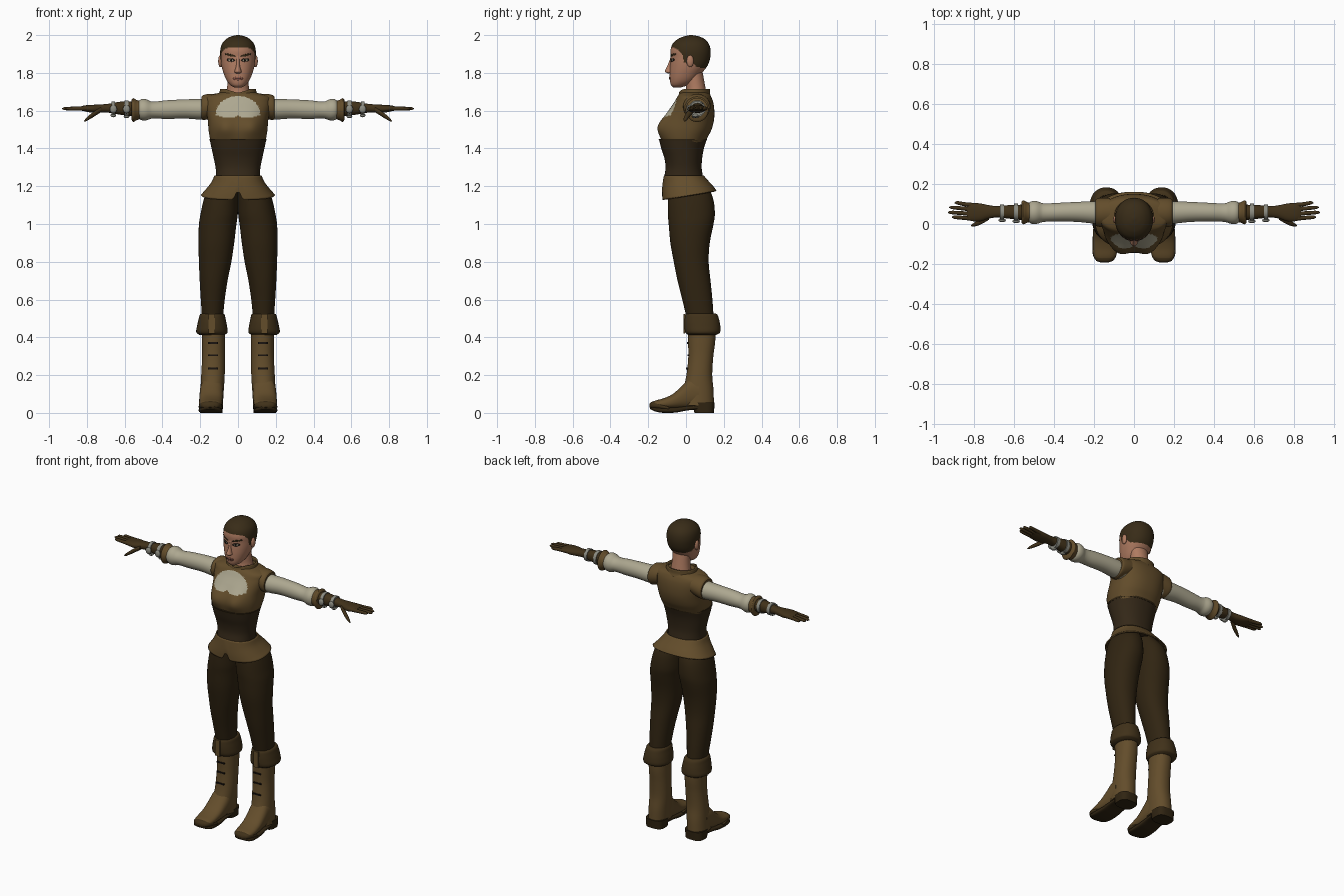
import bpy, bmesh, math


def material(name, rgb):
    m = bpy.data.materials.new(name)
    m.diffuse_color = (*rgb, 1)
    return m


LEATHER = material("tan_leather", (.125, .074, .024))
TROUSER = material("dark_trouser_brown", (.030, .018, .006))
BODICE = material("bodice_brown", (.034, .021, .009))
LINEN = material("cream_linen", (.42, .39, .28))
SKIN = material("skin", (.43, .20, .12))
HAIR = material("hair_brown", (.040, .025, .009))
GLOVE = material("glove_brown", (.052, .031, .010))
METAL = material("grey_metal", (.26, .26, .22))
DARK = material("near_black", (.010, .007, .005))
LIPS = material("lip_rose", (.27, .10, .07))


def sample(keys, t):
    """Smooth interpolation of section bounds (t, a0, a1, b0, b1)."""
    n = len(keys)
    i = max(j for j in range(n - 1) if j == 0 or keys[j][0] <= t)
    k0, k1 = keys[i], keys[i + 1]
    h = k1[0] - k0[0]
    u = (t - k0[0]) / h

    def slope(j, c):
        lo, hi = keys[max(j - 1, 0)], keys[min(j + 1, n - 1)]
        return (hi[c] - lo[c]) / (hi[0] - lo[0])
    return [(2*u**3 - 3*u*u + 1) * k0[c] + (u**3 - 2*u*u + u) * h * slope(i, c)
            + (3*u*u - 2*u**3) * k1[c] + (u**3 - u*u) * h * slope(i + 1, c)
            for c in range(1, 5)]


def finish(bm, name, mats, mirror=False, paint=None, thick=0):
    bmesh.ops.recalc_face_normals(bm, faces=bm.faces)
    for f in bm.faces:
        f.smooth = True
        if paint:
            f.material_index = paint(f.calc_center_median())
    me = bpy.data.meshes.new(name)
    bm.to_mesh(me)
    bm.free()
    ob = bpy.data.objects.new(name, me)
    bpy.context.collection.objects.link(ob)
    for m in mats:
        me.materials.append(m)
    if thick:
        s = ob.modifiers.new("thickness", 'SOLIDIFY')
        s.thickness, s.offset = thick, 0
    if mirror:
        ob.modifiers.new("mirror", 'MIRROR').use_mirror_merge = False
    return ob


def loft(name, keys, *mats, axis='Z', seg=32, sub=4, e=2.0, cap=True,
         mirror=False, paint=None, deform=None, thick=0):
    """Skin superellipse sections along an axis."""
    keys = sorted(keys)
    ts = [a[0] + (b[0] - a[0]) * j / sub for a, b in zip(keys, keys[1:]) for j in range(sub)]
    ts.append(keys[-1][0])
    bm = bmesh.new()
    rings = []
    for t in ts:
        a0, a1, b0, b1 = sample(keys, t)
        ring = []
        for k in range(seg):
            w = 2 * math.pi * (k + .5) / seg
            c, s = math.cos(w), math.sin(w)
            a = (a0 + a1) / 2 + (a1 - a0) / 2 * math.copysign(abs(c) ** (2 / e), c)
            b = (b0 + b1) / 2 + (b1 - b0) / 2 * math.copysign(abs(s) ** (2 / e), s)
            p = {'Z': (a, b, t), 'X': (t, a, b), 'Y': (a, t, b)}[axis]
            if deform:
                p = deform(*p)
            ring.append(bm.verts.new(p))
        rings.append(ring)
    for r, q in zip(rings, rings[1:]):
        for k in range(seg):
            bm.faces.new((r[k], r[(k + 1) % seg], q[(k + 1) % seg], q[k]))
    if cap:
        bm.faces.new(rings[0])
        bm.faces.new(rings[-1])
    return finish(bm, name, mats, mirror, paint, thick)


def sym(rows):
    """Rows (z, half width, y front, y back) centred on x = 0."""
    return [(z, -r, r, y0, y1) for z, r, y0, y1 in rows]


def ball(name, loc, size, mat, mirror=True):
    bm = bmesh.new()
    bmesh.ops.create_uvsphere(bm, u_segments=16, v_segments=10, radius=1)
    for v in bm.verts:
        v.co = [l + c * s for l, c, s in zip(loc, v.co, size)]
    finish(bm, name, [mat], mirror)


def box(name, lo, hi, mat, mirror=True):
    bm = bmesh.new()
    bmesh.ops.create_cube(bm, size=1)
    for v in bm.verts:
        v.co = [(a + b) / 2 + c * (b - a) for a, b, c in zip(lo, hi, v.co)]
    finish(bm, name, [mat], mirror)


# Head, with short hair above a hairline that depends on depth
HEAD = sym([(1.722, .018, -.066, -.03), (1.735, .040, -.079, .01), (1.76, .060, -.085, .05),
            (1.80, .077, -.086, .085), (1.84, .088, -.084, .115), (1.88, .093, -.081, .128),
            (1.92, .094, -.082, .13), (1.955, .084, -.070, .12), (1.98, .061, -.042, .097),
            (1.994, .034, -.008, .065), (2.0, .006, .02, .034)])
HAIRLINE = [(-.2, 1.937), (-.07, 1.935), (-.045, 1.925), (-.02, 1.90), (-.01, 1.855),
            (.012, 1.85), (.03, 1.87), (.055, 1.83), (.2, 1.81)]


def hair_paint(c):
    for (y0, z0), (y1, z1) in zip(HAIRLINE, HAIRLINE[1:]):
        if y0 <= c.y <= y1:
            return int(c.z > z0 + (z1 - z0) * (c.y - y0) / (y1 - y0))
    return 0


loft("head", HEAD, SKIN, HAIR, seg=96, sub=8, e=2.15, paint=hair_paint)
loft("neck", sym([(1.65, .075, -.02, .115), (1.70, .061, .0, .107), (1.75, .056, .0, .098),
                  (1.82, .055, .01, .085)]), SKIN)
ball("ear", (.093, .022, 1.862), (.012, .019, .032), SKIN)
loft("nose", sym([(1.797, .010, -.095, -.06), (1.804, .019, -.110, -.06), (1.815, .016, -.110, -.06),
                  (1.84, .010, -.098, -.06), (1.87, .009, -.086, -.06), (1.895, .010, -.080, -.06)]),
     SKIN, seg=20)


def face_patch(name, cx, cz, rx, rz, mat, lift, tilt=0, mirror=True):
    """Thin elliptical plate that follows the face."""
    bm = bmesh.new()

    def vert(r, w):
        x = cx + r * rx * math.cos(w)
        z = cz + r * (rz * math.sin(w) + tilt * rx * math.cos(w))
        _, hw, y0, y1 = sample(HEAD, z)
        y = (y0 + y1) / 2 - (y1 - y0) / 2 * (1 - abs(x / hw) ** 2.15) ** (1 / 2.15)
        return bm.verts.new((x, y - lift, z))
    rings = [[vert(r, math.pi * k / 8) for k in range(16)] for r in (.1, .55, 1)]
    bm.faces.new(rings[0])
    for r, q in zip(rings, rings[1:]):
        for k in range(16):
            bm.faces.new((r[k], q[k], q[(k + 1) % 16], r[(k + 1) % 16]))
    finish(bm, name, [mat], mirror, thick=.002)


face_patch("eye_rim", .038, 1.868, .021, .009, DARK, .001, .08)
face_patch("eye_white", .038, 1.867, .015, .0055, LINEN, .002, .08)
face_patch("iris", .037, 1.867, .0055, .0055, DARK, .003)
face_patch("eyebrow", .042, 1.894, .028, .0055, HAIR, .001, .22)
face_patch("lips", 0, 1.770, .027, .009, LIPS, .002, mirror=False)
face_patch("mouth_line", 0, 1.770, .023, .0015, DARK, .003, mirror=False)


# Vest with a shaped bust and a linen panel at the neckline
def bust(x, y, z):
    if y < 0:
        for s in (-1, 1):
            y -= .036 * math.exp(-((x - s * .075) / .052) ** 2 / 1.6 - ((z - 1.515) / .045) ** 2 / 2) * min(1, -y / .05)
    return x, y, z


def neckline(c):
    inside = (c.x / .117) ** 2 + (max(0, c.z - 1.585) / .092) ** 2 < 1
    return int(c.y < 0.03 and inside and c.z > 1.572 - .012 * math.sin(min(1, abs(c.x) / .1) * math.pi))


loft("vest", sym([(1.43, .143, -.122, .100), (1.46, .150, -.126, .115), (1.50, .156, -.124, .135),
                  (1.55, .160, -.112, .148), (1.60, .169, -.090, .150), (1.645, .175, -.062, .144),
                  (1.675, .165, -.045, .132), (1.695, .100, -.032, .118)]),
     LEATHER, LINEN, seg=128, sub=8, e=2.3, paint=neckline, deform=bust)
loft("shoulder_cap", [(.12, -.012, .130, 1.57, 1.690), (.16, -.015, .130, 1.555, 1.688),
                      (.185, -.012, .127, 1.550, 1.682), (.193, -.006, .121, 1.556, 1.674)],
     LEATHER, axis='X', mirror=True)
loft("collar", sym([(1.672, .105, -.045, .128), (1.69, .094, -.036, .122), (1.715, .091, -.032, .121)]),
     LEATHER, seg=48, cap=False, thick=.010,
     deform=lambda x, y, z: (x, y, z - (.022 * max(0, 1 - abs(x) / .07) if y < 0 else 0)))

# Bodice, dipping at the front, with raised edges
BOD = sym([(1.235, .118, -.121, .093), (1.26, .116, -.115, .088), (1.30, .119, -.108, .083),
           (1.35, .129, -.115, .086), (1.40, .140, -.131, .095), (1.448, .150, -.143, .110)])


def dip(x, y, z):
    return (x, y, z - .012 * max(0, 1 - abs(x) / .1) * max(0, (1.30 - z) / .065) if y < 0 and z < 1.3 else z)


loft("bodice", BOD, BODICE, seg=64, e=2.2, deform=dip)
loft("bodice_trim", sym([(1.441, .150, -.143, .109), (1.451, .152, -.145, .112)]), TROUSER,
     seg=64, e=2.2)


# Flared peplum, higher at the back, slit at the front
def slit(x, y, z):
    s = (1.255 - z) / .107
    z += s * .165 * y
    if y < 0:
        z += s * .055 * max(0, 1 - abs(x) / .026)
    return x, y, z


loft("peplum", sym([(1.148, .192, -.122, .158), (1.18, .166, -.122, .142), (1.22, .137, -.118, .115),
                    (1.255, .121, -.113, .090)]), LEATHER, seg=128, e=2.35, cap=False,
     deform=slit, thick=.008)

# Trousers
loft("trouser_leg", [(1.22, 0, .125, -.085, .095), (1.17, 0, .166, -.092, .130), (1.12, 0, .184, -.096, .147),
                     (1.05, .001, .199, -.096, .153), (1.0, .008, .207, -.092, .146),
                     (.9, .02, .210, -.083, .126), (.8, .035, .207, -.065, .120),
                     (.7, .055, .203, -.045, .130), (.6, .070, .197, -.020, .140),
                     (.5, .080, .190, .004, .147)], TROUSER, seg=40, e=2.15, mirror=True)

# Boots
loft("boot_cuff", [(.412, .072, .203, .012, .158), (.425, .056, .221, -.004, .180),
                   (.46, .058, .217, -.010, .182), (.50, .066, .208, -.009, .174),
                   (.522, .072, .201, -.004, .165), (.527, .082, .190, .006, .155)],
     GLOVE, mirror=True, e=2.2)
loft("boot_shaft", [(.04, .080, .202, -.02, .148), (.12, .075, .199, -.015, .146), (.2, .070, .195, .002, .139),
                    (.3, .069, .190, .012, .145), (.38, .069, .190, .010, .155),
                    (.45, .070, .190, .008, .158)], LEATHER, mirror=True, e=2.2)
loft("boot_foot", [(-.190, .130, .165, .032, .046), (-.182, .108, .187, .025, .055),
                   (-.16, .092, .200, .02, .066), (-.12, .085, .206, .02, .077),
                   (-.07, .082, .206, .02, .100), (-.02, .079, .204, .02, .145),
                   (.02, .077, .202, .02, .185), (.07, .078, .200, .03, .19)],
     LEATHER, axis='Y', mirror=True, e=2.4)
loft("boot_toe_cap", [(-.193, .130, .165, .030, .047), (-.184, .106, .189, .022, .058),
                      (-.16, .089, .203, .018, .062), (-.125, .084, .208, .014, .052),
                      (-.09, .082, .207, .012, .036)], GLOVE, axis='Y', mirror=True, e=2.4)
loft("boot_sole", [(-.190, .122, .172, .020, .036), (-.165, .093, .202, .008, .030),
                   (-.12, .084, .208, .0, .028), (-.05, .083, .206, .002, .030),
                   (.0, .085, .202, .012, .036), (.06, .082, .201, .018, .04)],
     TROUSER, axis='Y', mirror=True, e=3.5)
loft("boot_heel", [(0, .082, .202, .045, .148), (.055, .078, .204, .03, .152)], TROUSER,
     mirror=True, e=3)
box("boot_cuff_strap", (.122, -.0145, .420), (.155, -.0065, .523), LEATHER)
for z, y in ((.37, .009), (.305, .011), (.235, .005)):
    box("boot_lace", (.105, y - .004, z - .004), (.158, y + .005, z + .004), DARK)

# Sleeves and leather sleeve ends
loft("sleeve", [(.13, .0, .115, 1.556, 1.664), (.2, .002, .114, 1.553, 1.662), (.28, .010, .111, 1.558, 1.660),
                (.38, .012, .106, 1.556, 1.655), (.455, .010, .104, 1.558, 1.648),
                (.488, .0, .115, 1.548, 1.661), (.512, .001, .114, 1.550, 1.661),
                (.53, .012, .102, 1.562, 1.648)], LINEN, axis='X', mirror=True)
loft("sleeve_end", [(.515, .010, .104, 1.556, 1.652), (.535, .006, .110, 1.550, 1.656),
                    (.555, -.002, .119, 1.540, 1.667), (.563, .006, .110, 1.550, 1.658)],
     LEATHER, axis='X', mirror=True)

# Gloves with metal wrist bands
loft("glove", [(.55, .018, .097, 1.570, 1.650), (.62, .026, .095, 1.578, 1.648),
               (.69, .032, .090, 1.590, 1.636), (.73, .026, .095, 1.589, 1.633),
               (.77, .013, .103, 1.589, 1.631), (.81, .014, .105, 1.596, 1.628),
               (.835, .022, .100, 1.602, 1.622)], GLOVE, axis='X', mirror=True, e=2.3)
for x, g in ((.59, 0), (.66, .005)):
    loft("wrist_band", [(x - .010, .015 + g, .103 - g, 1.567 + g, 1.655 - g),
                        (x + .010, .015 + g, .103 - g, 1.567 + g, 1.655 - g)],
         METAL, axis='X', mirror=True, sub=1)
    ball("wrist_buckle", (x, .014 + g, 1.608), (.019, .010, .022), METAL)
    ball("wrist_stud", (x, .05, 1.570 + g), (.015, .018, .010), METAL)
for y0, y1, tip in ((.093, .106, .898), (.071, .083, .925), (.049, .058, .931), (.027, .034, .912)):
    rows = [(.80, y0, .0125), (.85, y0 + (y1 - y0) * .5, .0105), (tip - .012, y1, .0085), (tip, y1, .002)]
    loft("glove_finger", [(x, y - r, y + r, 1.611 - r, 1.611 + r) for x, y, r in rows],
         GLOVE, axis='X', seg=12, mirror=True)
rows = [(.725, .035, 1.606, .014), (.765, .012, 1.580, .014), (.80, -.003, 1.556, .010), (.815, -.008, 1.544, .003)]
loft("glove_thumb", [(x, y - r, y + r, z - r, z + r) for x, y, z, r in rows],
     GLOVE, axis='X', seg=12, mirror=True)

# Smooth shading with sharp creases
for ob in bpy.context.scene.objects:
    ob.select_set(True)
    bpy.context.view_layer.objects.active = ob
bpy.ops.object.shade_smooth_by_angle(angle=math.radians(40))
